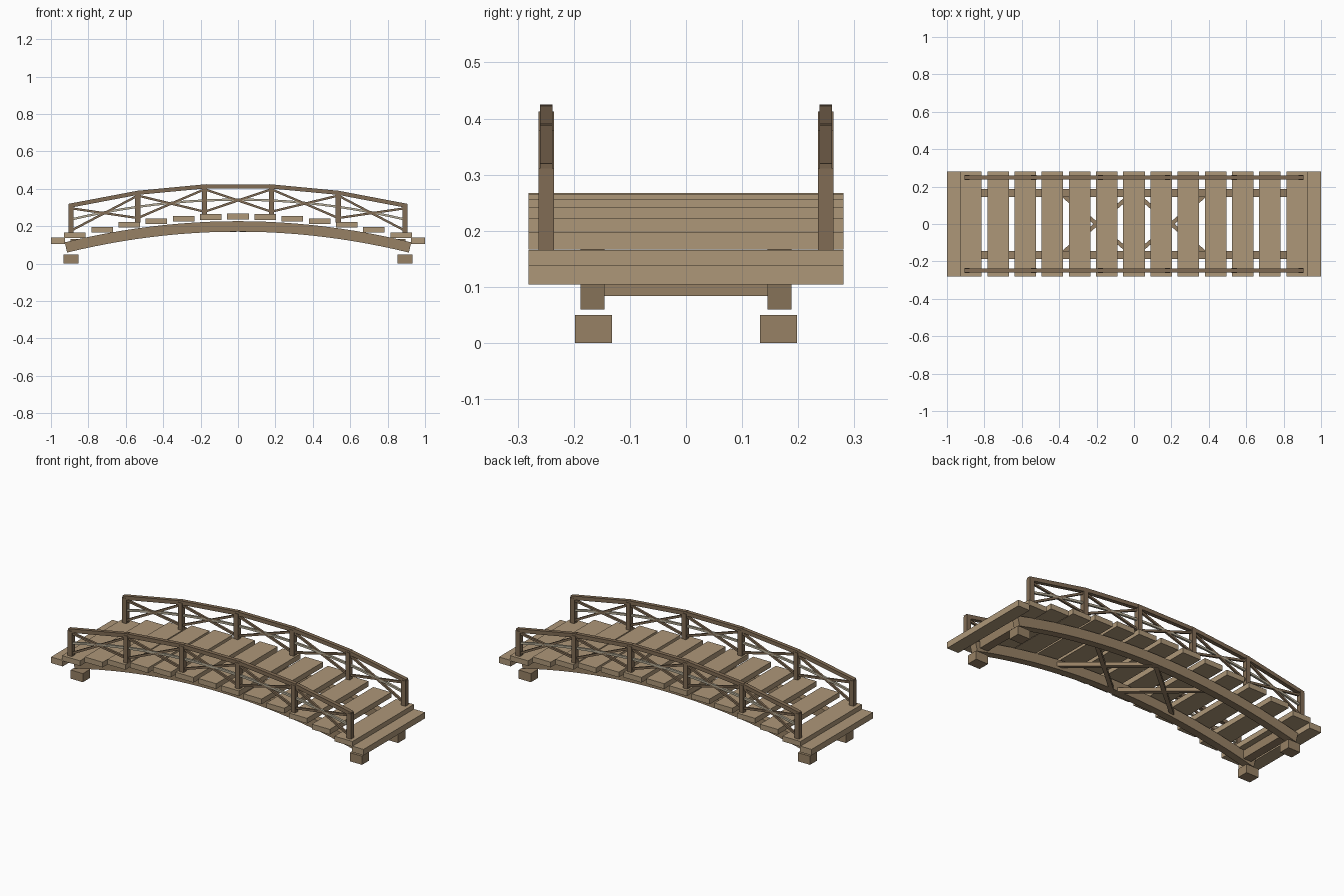
import bpy, bmesh
from mathutils import Matrix, Vector

if "Cube" in bpy.data.objects:
    bpy.data.objects.remove(bpy.data.objects["Cube"])


def material(name, rgb):
    m = bpy.data.materials.new(name)
    m.diffuse_color = (*rgb, 1)
    m.use_nodes = True
    m.node_tree.nodes["Principled BSDF"].inputs["Base Color"].default_value = m.diffuse_color
    return m


PLANK = material("plank_wood", (0.42, 0.31, 0.19))
BEAM = material("beam_wood", (0.31, 0.22, 0.13))
POST = material("rail_wood", (0.22, 0.15, 0.09))
ROPE = material("rope", (0.48, 0.43, 0.32))


def finish(name, bm, mat):
    bmesh.ops.recalc_face_normals(bm, faces=bm.faces)
    me = bpy.data.meshes.new(name)
    bm.to_mesh(me)
    bm.free()
    me.materials.append(mat)
    ob = bpy.data.objects.new(name, me)
    bpy.context.collection.objects.link(ob)
    return ob


def box(name, center, size, mat):
    bm = bmesh.new()
    bmesh.ops.create_cube(bm, size=1, matrix=Matrix.Translation(center) @ Matrix.Diagonal((*size, 1)))
    return finish(name, bm, mat)


def strut(name, a, b, width, depth, mat):
    # square bar between two points, width kept horizontal
    a, b = Vector(a), Vector(b)
    d = (b - a).normalized()
    side = d.cross(Vector((0, 0, 1))).normalized()
    up = side.cross(d)
    rot = Matrix((d, side, up)).transposed().to_4x4()
    bm = bmesh.new()
    bmesh.ops.create_cube(bm, size=1, matrix=Matrix.Translation((a + b) / 2) @ rot
                          @ Matrix.Diagonal(((b - a).length, width, depth, 1)))
    return finish(name, bm, mat)


def sweep(name, xs, height, y, width, depth, mat):
    # rectangular section swept along an arch in the xz plane
    bm = bmesh.new()
    rings = []
    for x in xs:
        slope = (height(x + 0.001) - height(x - 0.001)) / 0.002
        n = Vector((-slope, 0, 1)).normalized() * depth / 2
        c = Vector((x, y, height(x)))
        w = Vector((0, width / 2, 0))
        rings.append([bm.verts.new(p) for p in (c - n - w, c - n + w, c + n + w, c + n - w)])
    for r, s in zip(rings, rings[1:]):
        for i in range(4):
            j = (i + 1) % 4
            bm.faces.new((r[i], r[j], s[j], s[i]))
    bm.faces.new(rings[0])
    bm.faces.new(rings[-1])
    return finish(name, bm, mat)


def span(limit, n):
    return [-limit + 2 * limit * i / n for i in range(n + 1)]


def deck(x):
    return 0.267 - 0.1328 * x * x


# deck planks stepping along the arch, plus low end planks
for k in range(-6, 7):
    x = k * 0.1453
    box("deck_plank", (x, 0, deck(x) - 0.015), (0.115, 0.562, 0.03), PLANK)
for s in (-1, 1):
    box("end_plank", (s * 0.9625, 0, 0.1215), (0.075, 0.562, 0.035), PLANK)
    box("end_cross_beam", (s * 0.87, 0, 0.108), (0.05, 0.30, 0.048), BEAM)
    # crossed braces under the deck
    for t in (-1, 1):
        strut("under_brace", (s * 0.015, -t * 0.158, 0.179), (s * 0.385, t * 0.158, 0.179), 0.022, 0.022, BEAM)

post_x = [-0.893 + 0.3572 * i for i in range(6)]
for s in (-1, 1):
    # arched beams on foot blocks
    sweep("arch_beam", span(0.92, 24), lambda x: deck(x) - 0.068, s * 0.1665, 0.043, 0.056, BEAM)
    for t in (-1, 1):
        box("foot_block", (t * 0.893, s * 0.165, 0.025), (0.078, 0.066, 0.05), BEAM)
    # railing posts
    y = s * 0.249
    for x in post_x:
        lo, hi = deck(x) - 0.008, deck(x) + 0.15
        box("rail_post", (x, y, (lo + hi) / 2), (0.028, 0.028, hi - lo), POST)
    # handrail segments and crossed rails in each bay
    for a, b in zip(post_x, post_x[1:]):
        ext = Vector((b - a, 0, deck(b) - deck(a))).normalized() * 0.012
        p, q = Vector((a, y, deck(a) + 0.15)), Vector((b, y, deck(b) + 0.15))
        strut("handrail", p - ext, q + ext, 0.023, 0.022, POST)
        for u, v in ((0.015, 0.135), (0.135, 0.015)):
            strut("rail_cross", (a, y, deck(a) + u), (b, y, deck(b) + v), 0.012, 0.012, POST)
    # middle rope following the arch
    sweep("middle_rope", span(0.893, 20), lambda x: deck(x) + 0.075, y, 0.012, 0.012, ROPE)
